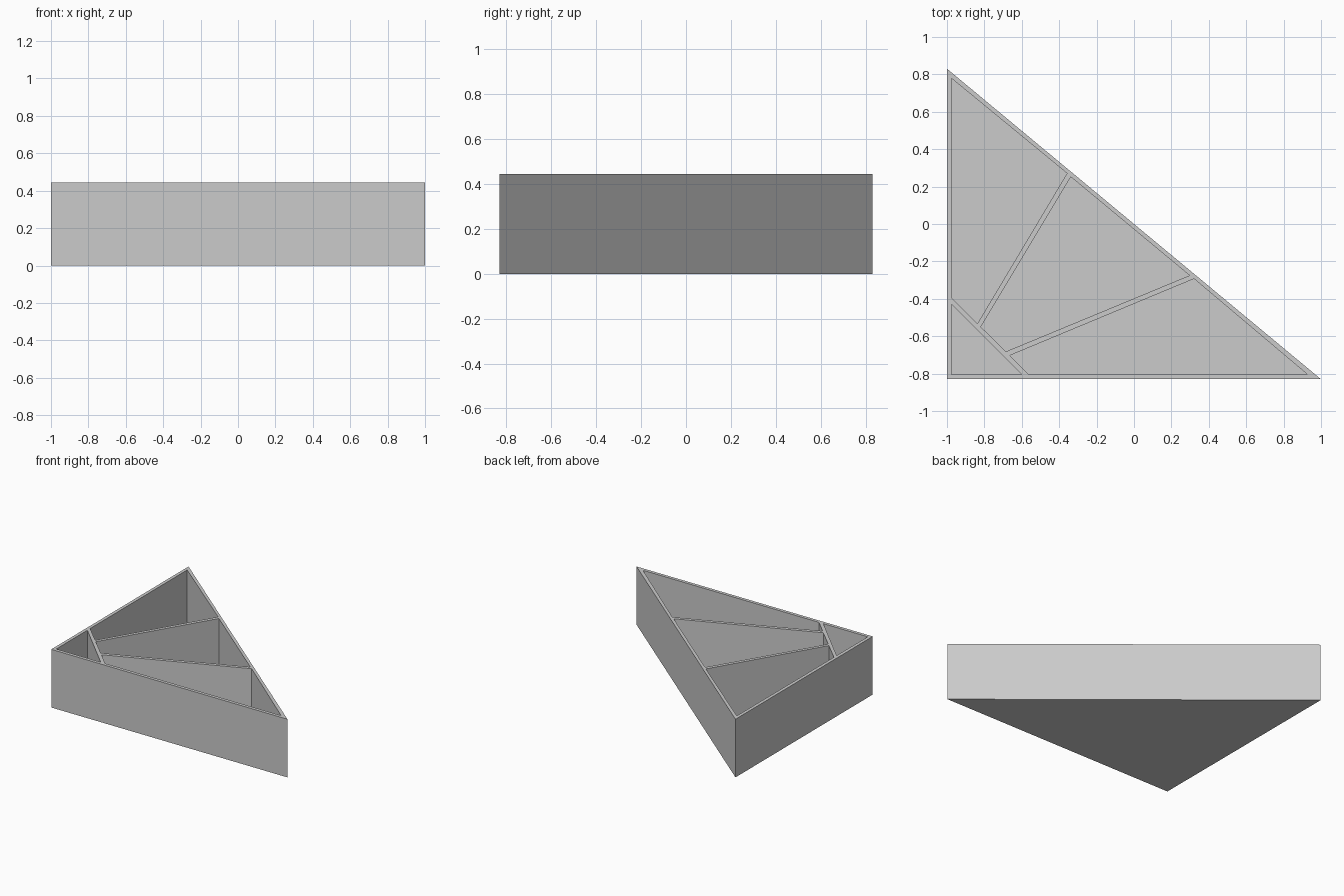
import bpy
import bmesh

cube = bpy.data.objects.get("Cube")
if cube:
    bpy.data.objects.remove(cube, do_unlink=True)

HEIGHT, FLOOR = 0.445, 0.025

# Single grey plastic colour
grey = bpy.data.materials.new("light_grey")
grey.use_nodes = True
colour = (0.6, 0.6, 0.6, 1)
grey.diffuse_color = colour
grey.node_tree.nodes["Principled BSDF"].inputs["Base Color"].default_value = colour


def prisms(name, outlines, bottom, top):
    """Extrude each plan outline straight up into a closed solid."""
    bm = bmesh.new()
    for outline in outlines:
        face = bm.faces.new([bm.verts.new((x, y, bottom)) for x, y in outline])
        ext = bmesh.ops.extrude_face_region(bm, geom=[face], use_keep_orig=True)
        moved = [g for g in ext["geom"] if isinstance(g, bmesh.types.BMVert)]
        bmesh.ops.translate(bm, verts=moved, vec=(0, 0, top - bottom))
    bmesh.ops.recalc_face_normals(bm, faces=bm.faces)
    mesh = bpy.data.meshes.new(name)
    bm.to_mesh(mesh)
    bm.free()
    mesh.materials.append(grey)
    obj = bpy.data.objects.new(name, mesh)
    bpy.context.collection.objects.link(obj)
    return obj


# Triangular tray body
tray = prisms("triangular_tray", [[(-1, -0.83), (1, -0.83), (-1, 0.83)]], 0, HEIGHT)

# Compartments: back, middle, front and corner
pockets = [
    [(-0.975, 0.778), (-0.975, -0.396), (-0.837, -0.532), (-0.358, 0.271)],
    [(-0.338, 0.252), (-0.819, -0.55), (-0.685, -0.682), (0.297, -0.275)],
    [(0.321, -0.293), (-0.664, -0.703), (-0.563, -0.805), (0.928, -0.805)],
    [(-0.975, -0.429), (-0.975, -0.805), (-0.599, -0.805)],
]
cutter = prisms("compartment_cutter", pockets, FLOOR, HEIGHT + 0.1)
cutter.hide_render = True

# Hollow out the compartments, then drop the cutter
cut = tray.modifiers.new("compartments", "BOOLEAN")
cut.operation = "DIFFERENCE"
cut.solver = "EXACT"
cut.object = cutter
bpy.context.view_layer.objects.active = tray
bpy.ops.object.modifier_apply(modifier=cut.name)
bpy.data.objects.remove(cutter, do_unlink=True)
